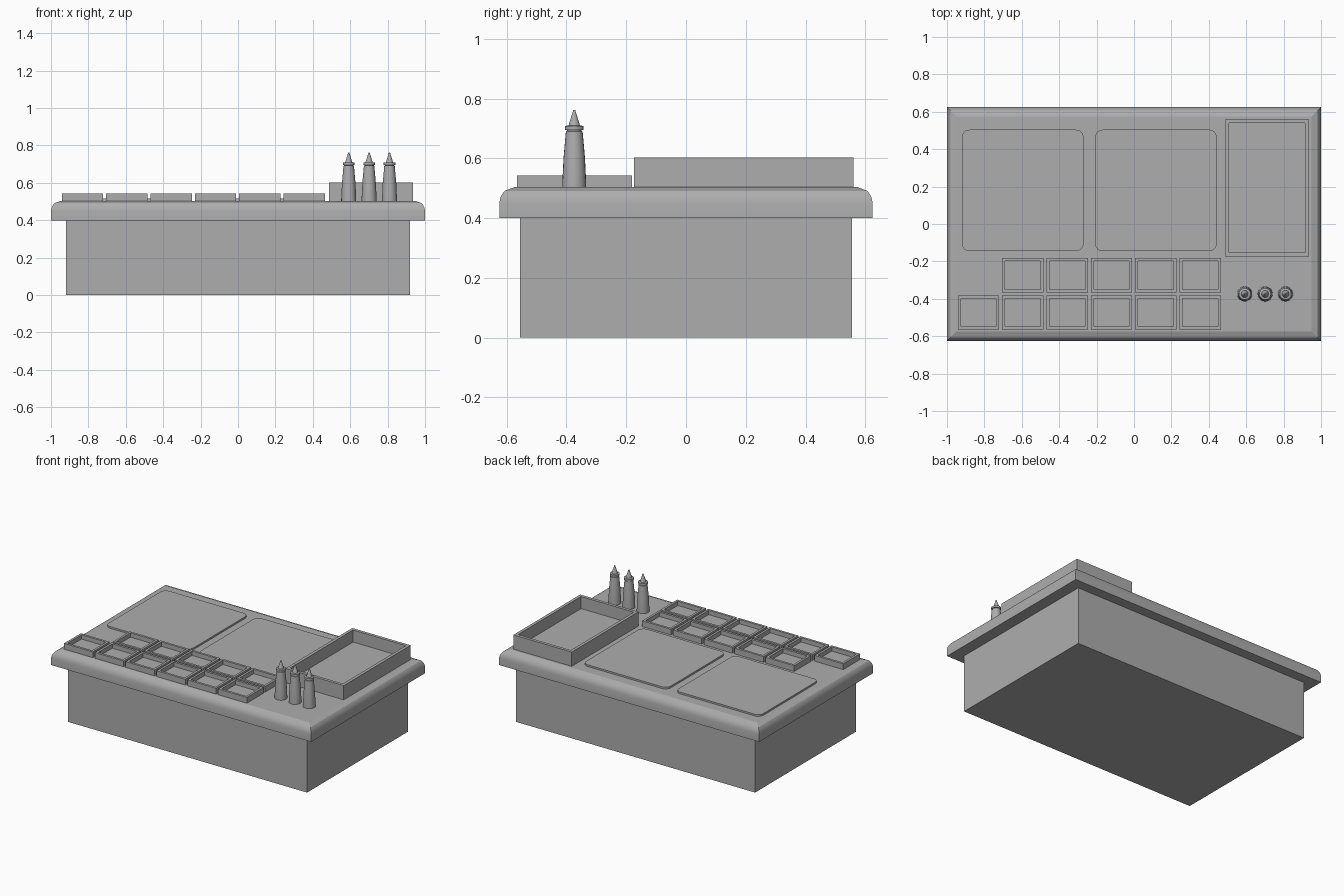
import bpy, bmesh, math

cube = bpy.data.objects.get("Cube")
if cube:
    bpy.data.objects.remove(cube, do_unlink=True)

grey = bpy.data.materials.new("plain_grey")
grey.use_nodes = True
colour = (0.42, 0.42, 0.42, 1)
grey.diffuse_color = colour
grey.node_tree.nodes["Principled BSDF"].inputs["Base Color"].default_value = colour

TOP = 0.503  # height of the worktop surface


def finish(name, bm, smooth=None):
    bmesh.ops.recalc_face_normals(bm, faces=bm.faces)
    mesh = bpy.data.meshes.new(name)
    bm.to_mesh(mesh)
    bm.free()
    mesh.materials.append(grey)
    obj = bpy.data.objects.new(name, mesh)
    bpy.context.collection.objects.link(obj)
    if smooth:
        bpy.ops.object.select_all(action="DESELECT")
        obj.select_set(True)
        bpy.context.view_layer.objects.active = obj
        bpy.ops.object.shade_smooth_by_angle(angle=math.radians(smooth))


def loft(name, rings, smooth=None):
    """Skin a stack of equal-length point rings and cap both ends."""
    bm = bmesh.new()
    loops = [[bm.verts.new(p) for p in ring] for ring in rings]
    n = len(loops[0])
    for a, b in zip(loops, loops[1:]):
        for i in range(n):
            j = (i + 1) % n
            bm.faces.new((a[i], a[j], b[j], b[i]))
    bm.faces.new(loops[0][::-1])
    bm.faces.new(loops[-1])
    finish(name, bm, smooth)


def rect(x0, x1, y0, y1, z, inset=0):
    x0, x1, y0, y1 = x0 + inset, x1 - inset, y0 + inset, y1 - inset
    return [(x0, y0, z), (x1, y0, z), (x1, y1, z), (x0, y1, z)]


def rounded_rect(x0, x1, y0, y1, z, r, steps=6):
    points = []
    corners = [(x1 - r, y1 - r), (x0 + r, y1 - r), (x0 + r, y0 + r), (x1 - r, y0 + r)]
    for k, (cx, cy) in enumerate(corners):
        for s in range(steps + 1):
            a = (k + s / steps) * math.pi / 2
            points.append((cx + r * math.cos(a), cy + r * math.sin(a), z))
    return points


def tray(name, x0, x1, y0, y1, top, wall, floor):
    box = (x0, x1, y0, y1)
    loft(name, [rect(*box, TOP - 0.003), rect(*box, top),
                rect(*box, top, wall), rect(*box, floor, wall)])


def lathe(name, profile, x, y, segments=20):
    rings = []
    for r, z in profile:
        rings.append([(x + r * math.cos(2 * math.pi * i / segments),
                       y + r * math.sin(2 * math.pi * i / segments), z)
                      for i in range(segments)])
    loft(name, rings, smooth=35)


# Cabinet and overhanging worktop: rounded sides, then a crisp shallow chamfer
cabinet = (-0.92, 0.92, -0.555, 0.555)
loft("cabinet", [rect(*cabinet, 0), rect(*cabinet, 0.4)])
slab = (-1, 1, -0.625, 0.625)
edge = [(0, 0.4), (0, 0.45), (0.004, 0.468), (0.011, 0.482), (0.018, 0.491), (0.05, TOP)]
loft("worktop", [rect(*slab, z, inset) for inset, z in edge], smooth=18)

# Two cutting boards
for side, x0 in (("right", -0.92), ("left", -0.208)):
    board = (x0, x0 + 0.65, -0.145, 0.504)
    loft(side + "_board", [rounded_rect(*board, TOP - 0.003, 0.04),
                           rounded_rect(*board, TOP + 0.012, 0.04)])

# Large tray
tray("large_tray", 0.487, 0.935, -0.174, 0.56, 0.602, 0.021, 0.518)

# Rows of small trays: six in front, five behind
for row, (first, y0) in enumerate(((0, -0.565), (1, -0.365))):
    for i in range(first, 6):
        x0 = -0.942 + i * 0.237
        tray(f"small_tray_{row}_{i}", x0, x0 + 0.221, y0, y0 + 0.184, 0.543, 0.016, 0.513)

# Squeeze bottles with collar and pointed nozzle
bottle = [(0.04, TOP - 0.003), (0.04, 0.515), (0.036, 0.6), (0.028, 0.69), (0.025, 0.691),
          (0.025, 0.694), (0.031, 0.695), (0.031, 0.708), (0.019, 0.71), (0.003, 0.762)]
for i in range(3):
    lathe(f"bottle_{i + 1}", bottle, 0.592 + i * 0.109, -0.374)
